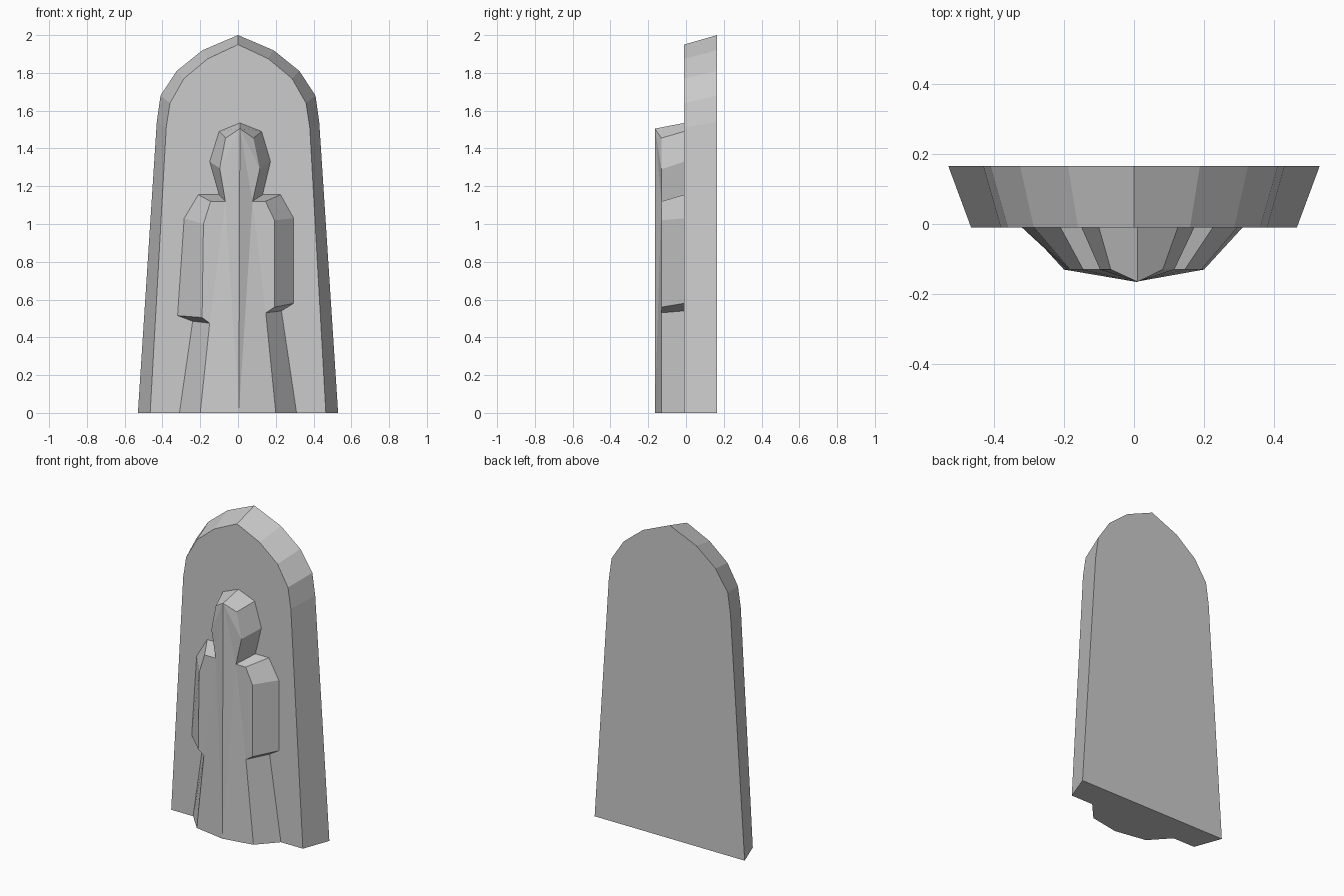
import bpy
import bmesh

if "Cube" in bpy.data.objects:
    bpy.data.objects.remove(bpy.data.objects["Cube"], do_unlink=True)

# One plain stone colour for the whole model
stone = bpy.data.materials.new("grey stone")
stone.use_nodes = True
grey = (0.6, 0.6, 0.6, 1)
stone.diffuse_color = grey
stone.node_tree.nodes["Principled BSDF"].inputs["Base Color"].default_value = grey

BACK, FACE, RELIEF, RIDGE = 0.165, -0.01, -0.13, -0.165


def finish(bm, name):
    """Turn the bmesh into a flat shaded stone object."""
    bmesh.ops.recalc_face_normals(bm, faces=bm.faces[:])
    mesh = bpy.data.meshes.new(name)
    bm.to_mesh(mesh)
    bm.free()
    mesh.materials.append(stone)
    part = bpy.data.objects.new(name, mesh)
    bpy.context.collection.objects.link(part)
    return part


def ring(bm, outline, y):
    """Place an (x, z) outline as vertices at one depth."""
    return [bm.verts.new((x, y, z)) for x, z in outline]


def bridge(bm, back, front, closed=False):
    """Join two matching rows of vertices with side walls."""
    for i in range(0 if closed else 1, len(back)):
        bm.faces.new((back[i - 1], back[i], front[i], front[i - 1]))


def mirrored(half):
    """Complete an arch outline whose last point is the apex."""
    return half + [(-x, z) for x, z in reversed(half[:-1])]


# Arched slab, narrower at the front than at the back
outer = [(0.53, 0), (0.43, 1.54), (0.41, 1.68), (0.325, 1.81), (0.188, 1.92), (0, 2)]
inner = [(0.465, 0), (0.38, 1.51), (0.36, 1.64), (0.286, 1.77), (0.16, 1.875), (0, 1.95)]
bm = bmesh.new()
back = ring(bm, mirrored(outer), BACK)
front = ring(bm, mirrored(inner), FACE)
bridge(bm, back, front, closed=True)
bm.faces.new(back)
bm.faces.new(front)
finish(bm, "arched_slab")

# Relief figure, outlined from hem to temple:
# hem, sleeve inside, sleeve outside, elbow, shoulder, neck, cheek, temple
left_back = [(0.31, 0), (0.23, 0.54), (0.295, 0.58), (0.295, 1.03),
             (0.225, 1.155), (0.13, 1.155), (0.172, 1.33), (0.125, 1.49)]
left_front = [(0.2, 0), (0.147, 0.53), (0.193, 0.56), (0.193, 1.02),
              (0.145, 1.12), (0.077, 1.12), (0.115, 1.29), (0.082, 1.455)]
right_back = [(-0.31, 0), (-0.24, 0.485), (-0.32, 0.515), (-0.285, 1.03),
              (-0.21, 1.155), (-0.1, 1.155), (-0.15, 1.33), (-0.1, 1.49)]
right_front = [(-0.2, 0), (-0.15, 0.475), (-0.19, 0.505), (-0.183, 1),
               (-0.145, 1.12), (-0.067, 1.12), (-0.097, 1.295), (-0.066, 1.455)]

bm = bmesh.new()
crown_back = bm.verts.new((0.01, FACE, 1.535))
crown = bm.verts.new((0.01, RIDGE, 1.505))
foot = bm.verts.new((0.005, RIDGE, 0))
rims, hems = [], []
for outline_back, outline_front in ((left_back, left_front), (right_back, right_front)):
    rim = ring(bm, outline_back, FACE)
    edge = ring(bm, outline_front, RELIEF)
    bridge(bm, rim + [crown_back], edge + [crown])
    hem, cuff, sleeve, elbow, shoulder, neck, cheek, temple = edge
    # Flat sleeve, then robe and head folded towards the central ridge
    bm.faces.new((cuff, sleeve, elbow, shoulder, neck))
    for fold in ((foot, hem, cuff), (foot, cuff, neck), (foot, neck, crown),
                 (crown, neck, cheek), (crown, cheek, temple)):
        bm.faces.new(fold)
    rims.append(rim)
    hems.append((rim[0], hem))
# Underside and the side against the slab
bm.faces.new((hems[0][0], hems[0][1], foot, hems[1][1], hems[1][0]))
bm.faces.new(rims[0] + [crown_back] + rims[1][::-1])
finish(bm, "robed_figure")
